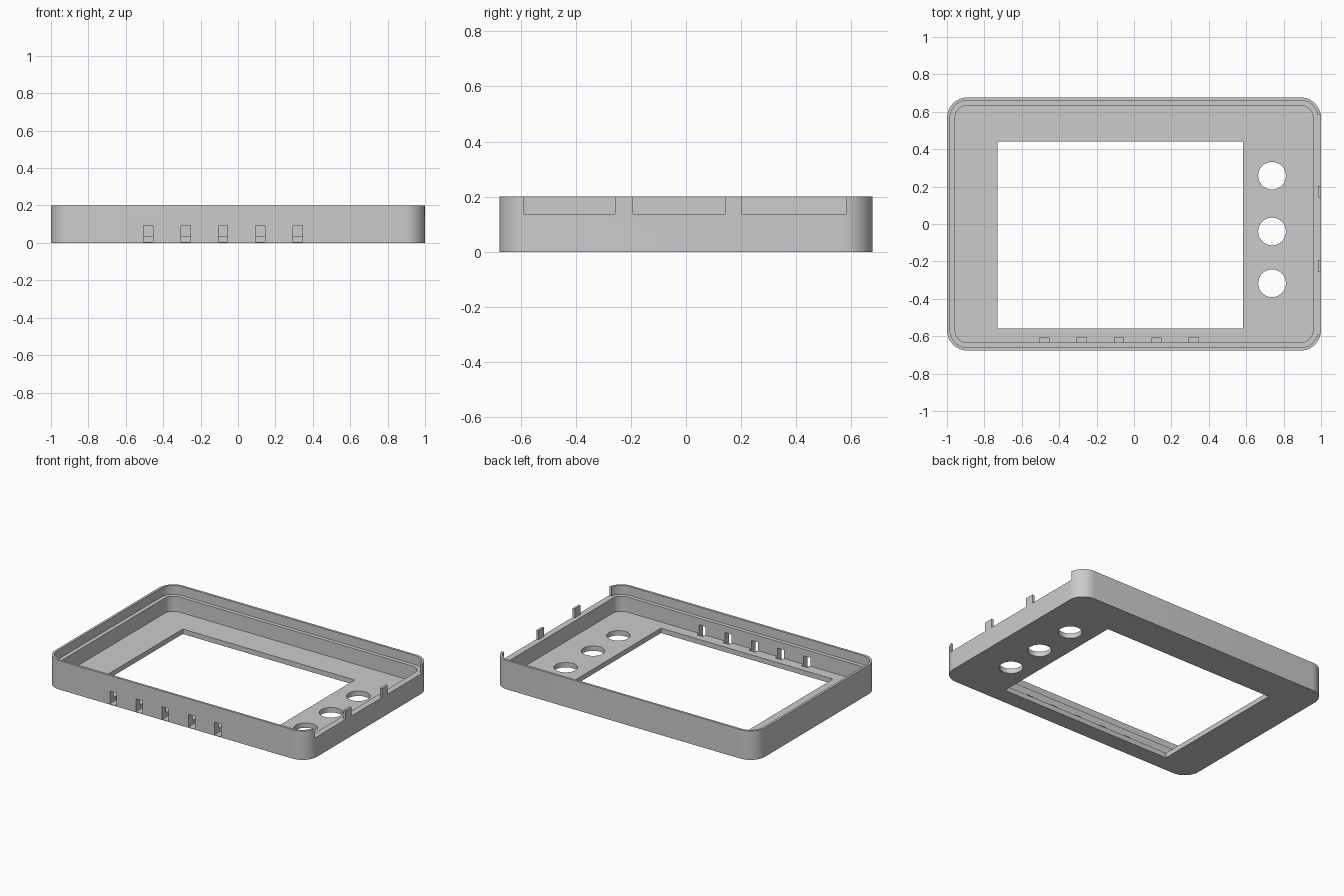
import bpy, bmesh, math

if "Cube" in bpy.data.objects:
    bpy.data.objects.remove(bpy.data.objects["Cube"], do_unlink=True)

HALF_X, HALF_Y, HEIGHT, CORNER = 1.0, 0.677, 0.2, 0.11
FLOOR, LEDGE = 0.034, 0.138      # floor top and step below the lip
LIP, WALL = 0.016, 0.043         # lip and full wall thickness

grey = bpy.data.materials.new("plain grey plastic")
grey.use_nodes = True
colour = (0.6, 0.6, 0.6, 1)
grey.diffuse_color = colour
grey.node_tree.nodes["Principled BSDF"].inputs["Base Color"].default_value = colour


def make_object(name, bm):
    bmesh.ops.recalc_face_normals(bm, faces=bm.faces)
    mesh = bpy.data.meshes.new(name)
    bm.to_mesh(mesh)
    bm.free()
    mesh.materials.append(grey)
    obj = bpy.data.objects.new(name, mesh)
    bpy.context.collection.objects.link(obj)
    return obj


def rounded_ring(bm, inset, z, steps=12):
    """Loop of vertices around a rounded rectangle."""
    r = CORNER - inset
    ring = []
    for i, (sx, sy) in enumerate([(1, 1), (-1, 1), (-1, -1), (1, -1)]):
        for k in range(steps + 1):
            a = math.pi / 2 * (i + k / steps)
            ring.append(bm.verts.new((sx * (HALF_X - CORNER) + r * math.cos(a),
                                      sy * (HALF_Y - CORNER) + r * math.sin(a), z)))
    return ring


def add_box(bm, x0, x1, y0, y1, z0, z1):
    verts = bmesh.ops.create_cube(bm, size=1)["verts"]
    for v in verts:
        v.co = (x1 if v.co.x > 0 else x0, y1 if v.co.y > 0 else y0, z1 if v.co.z > 0 else z0)


def cut(target, name, bm):
    cutter = make_object(name, bm)
    mod = target.modifiers.new(name, 'BOOLEAN')
    mod.operation = 'DIFFERENCE'
    mod.solver = 'EXACT'
    mod.object = cutter
    bpy.context.view_layer.objects.active = target
    bpy.ops.object.modifier_apply(modifier=mod.name)
    bpy.data.objects.remove(cutter, do_unlink=True)


# Tray with a stepped lip, lofted from the underside round to the floor
bm = bmesh.new()
profile = [(0, 0), (0, HEIGHT), (LIP, HEIGHT), (LIP, LEDGE), (WALL, LEDGE), (WALL, FLOOR)]
rings = [rounded_ring(bm, inset, z) for inset, z in profile]
for a, b in zip(rings, rings[1:]):
    for i in range(len(a)):
        j = (i + 1) % len(a)
        bm.faces.new((a[i], a[j], b[j], b[i]))
bm.faces.new(rings[0])
bm.faces.new(rings[-1])
case = make_object("front_case", bm)

# Screen window and three round button holes through the floor
bm = bmesh.new()
add_box(bm, -0.73, 0.583, -0.56, 0.44, -0.1, 0.1)
for y in (0.258, -0.04, -0.317):
    hole = bmesh.ops.create_cone(bm, cap_ends=True, segments=48, radius1=0.074,
                                 radius2=0.074, depth=0.2)["verts"]
    bmesh.ops.translate(bm, verts=hole, vec=(0.738, y, 0))
cut(case, "window_cutter", bm)

# Five slots in the front wall, leaving a thin skin underneath
bm = bmesh.new()
for i in range(5):
    x = -0.48 + 0.2 * i
    add_box(bm, x - 0.025, x + 0.025, -0.8, -0.608, 0.004, 0.092)
cut(case, "slot_cutter", bm)

# Three notches in the lip of the +x wall, leaving two small tabs
bm = bmesh.new()
for y0, y1 in ((-0.59, -0.257), (-0.193, 0.143), (0.203, 0.583)):
    add_box(bm, 0.97, 1.1, y0, y1, LEDGE, 0.3)
cut(case, "notch_cutter", bm)

# Smooth corners and holes, crisp edges elsewhere
bpy.ops.object.select_all(action='DESELECT')
case.select_set(True)
bpy.context.view_layer.objects.active = case
bpy.ops.object.shade_smooth_by_angle(angle=math.radians(30))
